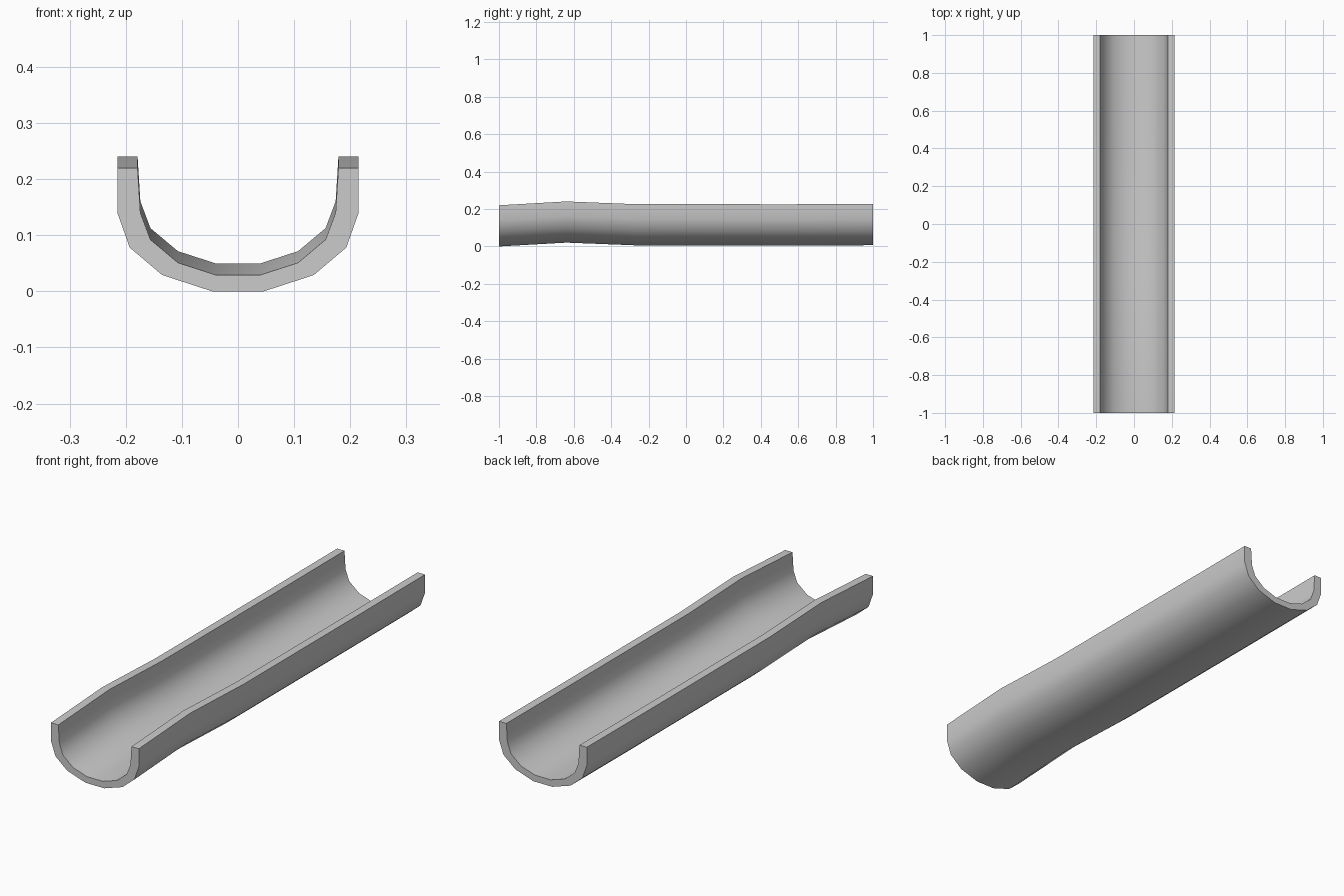
import bpy, bmesh, math

if "Cube" in bpy.data.objects:
    bpy.data.objects.remove(bpy.data.objects["Cube"])

# Half cross-section: outer wall from rim to bottom, inner wall from floor to rim
outer = [(0.215, 0.22), (0.215, 0.14), (0.193, 0.078), (0.135, 0.029), (0.046, 0.0)]
inner = [(0.039, 0.029), (0.107, 0.051), (0.156, 0.092), (0.174, 0.14), (0.179, 0.22)]

# Stations along the length: (y, height offset), giving the gentle hump near the front
stations = [(-1.0, 0.0), (-0.64, 0.0205), (-0.27, 0.006), (0.55, 0.0055), (1.0, 0.0065)]


def mirrored(points):
    return [(-x, z) for x, z in reversed(points)]


# Closed U-shaped section
section = outer + mirrored(outer) + mirrored(inner) + inner
n = len(section)

# Channel swept through the stations
bm = bmesh.new()
rings = [[bm.verts.new((x, y, z + dz)) for x, z in section] for y, dz in stations]
for a, b in zip(rings, rings[1:]):
    for i in range(n):
        j = (i + 1) % n
        bm.faces.new((a[i], a[j], b[j], b[i]))

# End caps, as quads between outer and inner walls
half = n // 2
for ring in (rings[0], rings[-1]):
    for i in range(half - 1):
        bm.faces.new((ring[i], ring[i + 1], ring[n - 2 - i], ring[n - 1 - i]))
bmesh.ops.recalc_face_normals(bm, faces=bm.faces[:])

mesh = bpy.data.meshes.new("channel")
bm.to_mesh(mesh)
bm.free()
channel = bpy.data.objects.new("channel", mesh)
bpy.context.collection.objects.link(channel)

# Smooth walls with crisp rims and ends
bpy.context.view_layer.objects.active = channel
channel.select_set(True)
bpy.ops.object.shade_smooth_by_angle(angle=math.radians(40))
